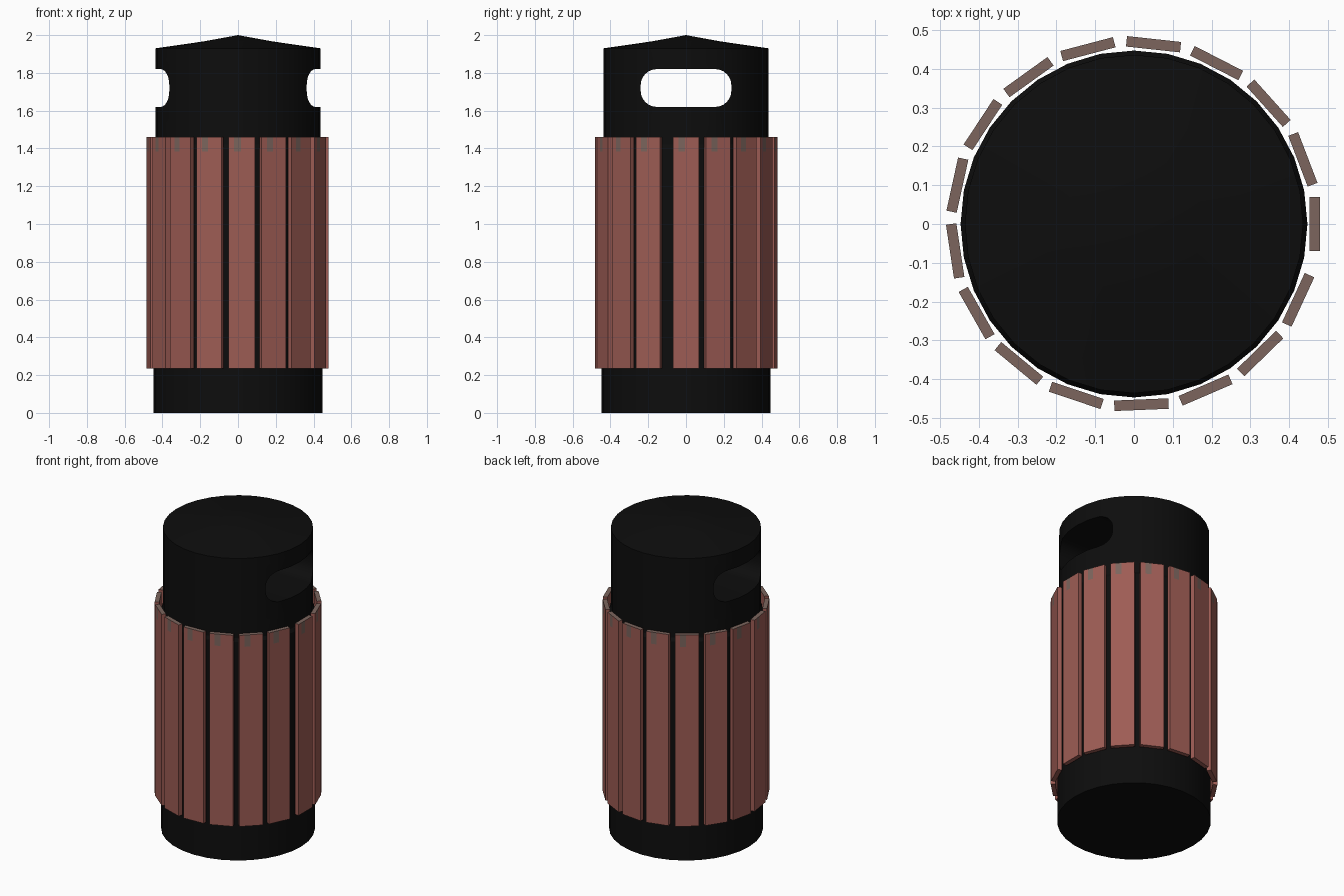
import bpy, bmesh, math
from mathutils import Matrix

if "Cube" in bpy.data.objects:
    bpy.data.objects.remove(bpy.data.objects["Cube"])


def material(name, rgb):
    m = bpy.data.materials.new(name)
    m.diffuse_color = (*rgb, 1)
    m.use_nodes = True
    m.node_tree.nodes["Principled BSDF"].inputs["Base Color"].default_value = m.diffuse_color
    return m


black = material("black_plastic", (0.004, 0.004, 0.004))
wood = material("red_brown_wood", (0.34, 0.108, 0.09))
worn = material("worn_wood", (0.20, 0.13, 0.11))


def make_object(name, bm, mats):
    bmesh.ops.recalc_face_normals(bm, faces=bm.faces)
    me = bpy.data.meshes.new(name)
    bm.to_mesh(me)
    bm.free()
    ob = bpy.data.objects.new(name, me)
    bpy.context.collection.objects.link(ob)
    for m in mats:
        me.materials.append(m)
    return ob


def lathe(name, profile, sides=32):
    bm = bmesh.new()
    vs = [bm.verts.new((r, 0, z)) for r, z in profile]
    es = [bm.edges.new(p) for p in zip(vs, vs[1:])]
    bmesh.ops.spin(bm, geom=vs + es, cent=(0, 0, 0), axis=(0, 0, 1),
                   angle=2 * math.pi, steps=sides, use_merge=True)
    bmesh.ops.remove_doubles(bm, verts=bm.verts, dist=1e-4)
    return make_object(name, bm, [black])


# Hollow bin body: outside going up to the pointed lid, inside coming back down
body = lathe("bin_body", [
    (0, 0), (0.447, 0), (0.447, 1.40), (0.436, 1.42), (0.436, 1.93),
    (0.18, 1.967), (0, 2.0), (0, 1.985), (0.17, 1.955), (0.426, 1.918),
    (0.426, 0.02), (0, 0.02)])

# Rounded slot cutter running through both sides along x
bm = bmesh.new()
ring = []
hw, hh, rad = 0.24, 0.10, 0.085
for i, (sy, sz) in enumerate([(1, 1), (-1, 1), (-1, -1), (1, -1)]):
    for k in range(7):
        a = math.pi / 2 * (i + k / 6)
        ring.append(bm.verts.new((-0.7, sy * (hw - rad) + rad * math.cos(a),
                                  1.72 + sz * (hh - rad) + rad * math.sin(a))))
face = bm.faces.new(ring)
ext = bmesh.ops.extrude_face_region(bm, geom=[face])
bmesh.ops.translate(bm, vec=(1.4, 0, 0),
                    verts=[g for g in ext["geom"] if isinstance(g, bmesh.types.BMVert)])
if not any(len(f.verts) == len(ring) and f.calc_center_median().x < 0 for f in bm.faces):
    bm.faces.new(ring)
cutter = make_object("slot_cutter", bm, [black])
cutter.hide_render = True

# Cut the openings
mod = body.modifiers.new("slots", "BOOLEAN")
mod.operation, mod.solver, mod.object = "DIFFERENCE", "EXACT", cutter
bpy.context.view_layer.objects.active = body
body.select_set(True)
bpy.ops.object.modifier_apply(modifier=mod.name)
bpy.data.objects.remove(cutter)
bpy.ops.object.shade_smooth_by_angle(angle=math.radians(25))

# Wooden slats around the body, with worn top ends and a small worn patch
for i in range(17):
    bm = bmesh.new()
    bmesh.ops.create_cube(bm, size=1, matrix=Matrix.Translation((0.466, 0, 0.8475))
                          @ Matrix.Diagonal((0.027, 0.14, 1.225, 1)))
    for co, no in [((0, 0, 1.385), (0, 0, 1)), ((0, -0.04, 0), (0, 1, 0)),
                   ((0, -0.005, 0), (0, 1, 0))]:
        bmesh.ops.bisect_plane(bm, geom=bm.verts[:] + bm.edges[:] + bm.faces[:],
                               plane_co=co, plane_no=no)
    bm.normal_update()
    for f in bm.faces:
        c = f.calc_center_median()
        patch = f.normal.x > 0.5 and c.z > 1.385 and -0.04 < c.y < -0.005
        f.material_index = int(f.normal.z > 0.5 or patch)
    slat = make_object(f"slat_{i + 1}", bm, [wood, worn])
    slat.rotation_euler.z = math.radians(20.95 * i)
